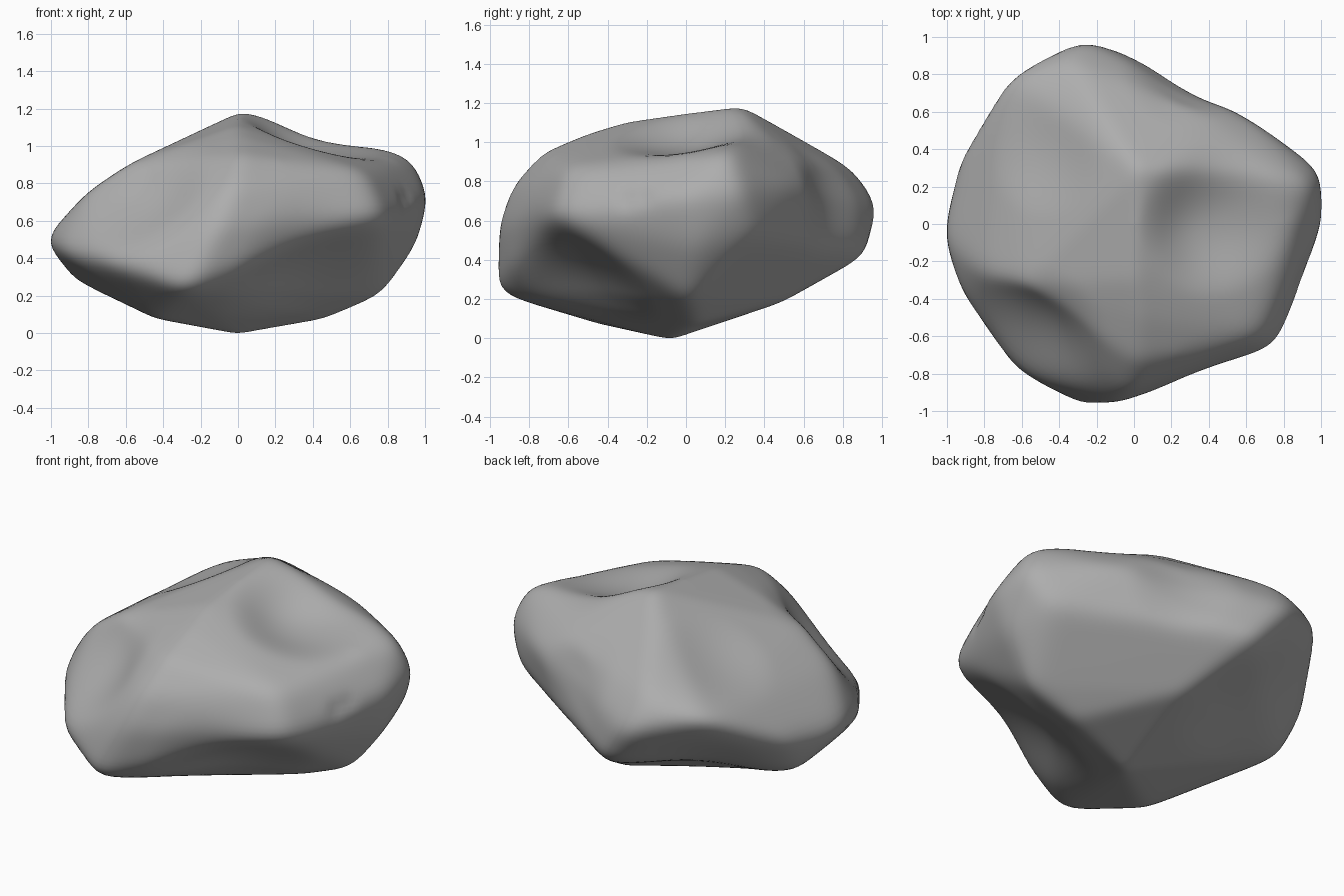
import bpy
import bmesh
from mathutils import Vector
from mathutils.bvhtree import BVHTree

if "Cube" in bpy.data.objects:
    bpy.data.objects.remove(bpy.data.objects["Cube"], do_unlink=True)

CENTRE = Vector((0, 0, .55))

# Corners of the faceted stone, from the crown down to the foot
corners = [
    (.02, .29, 1.19), (.3, .29, 1.12), (.6, .28, 1.03), (0, -.3, 1.11),
    (.02, -.5, 1.05), (.01, -.74, .95), (-.04, -.9, .78), (.67, -.6, .87),
    (.93, .22, .95), (-.6, -.33, .9), (-.82, -.25, .75), (-.33, .86, .87),
    (-.69, .81, .77), (.32, .63, .9), (.65, .55, .78), (1.01, .28, .75),
    (.78, -.66, .62), (1.02, 0, .72), (.96, .05, .46), (-.3, 1.01, .66),
    (-.94, .38, .55), (-1.05, -.06, .5), (-.95, -.38, .43),
    (-.67, -.79, .36), (-.1, -.97, .58), (-.28, -.98, .23),
    (.2, -.8, .42), (-.1, .94, .42), (.9, .35, .53), (-.88, .2, .28),
    (.77, .02, .19), (.48, .05, .07), (.08, .52, .19), (-.45, -.45, .07),
    (0, -.08, -.01),
]

# Hollows worn into the facets: place, radius, depth
hollows = [
    ((.42, .02, 1.02), .43, .11),
    ((-.48, -.56, .74), .42, .07),
    ((-.45, .37, .9), .36, .035),
    ((.24, .72, .74), .34, .04),
    ((.35, -.58, .32), .5, .08),
    ((-.42, .5, .28), .45, .05),
    ((.95, -.24, .74), .08, .04),
    ((.92, -.32, .72), .08, .04),
]


def hull_tree(points):
    """Wrap the corner points in a faceted shell to cast rays against."""
    shell = bmesh.new()
    for point in points:
        shell.verts.new(point)
    bmesh.ops.convex_hull(shell, input=shell.verts[:])
    bmesh.ops.triangulate(shell, faces=shell.faces[:])
    tree = BVHTree.FromBMesh(shell)
    shell.free()
    return tree


def relax(bm, rounds):
    """Round off the edges evenly."""
    for _ in range(rounds):
        bmesh.ops.smooth_vert(bm, verts=bm.verts[:], factor=.5,
                              use_axis_x=True, use_axis_y=True, use_axis_z=True)


# Project a fine ball onto the faceted shell
tree = hull_tree(corners)
bm = bmesh.new()
bmesh.ops.create_icosphere(bm, subdivisions=6, radius=1)
for vert in bm.verts:
    hit = tree.ray_cast(CENTRE + vert.co * 5, -vert.co.normalized())[0]
    vert.co = hit if hit else CENTRE + vert.co * .6
relax(bm, 7)

# Press the hollows inwards
for place, radius, depth in hollows:
    place = Vector(place)
    inward = (CENTRE - place).normalized()
    for vert in bm.verts:
        reach = (vert.co - place).length / radius
        if reach < 1:
            vert.co += inward * depth * (1 - reach ** 2) ** 2
relax(bm, 2)
bmesh.ops.recalc_face_normals(bm, faces=bm.faces[:])

# Stone object
mesh = bpy.data.meshes.new("boulder")
bm.to_mesh(mesh)
bm.free()
boulder = bpy.data.objects.new("boulder", mesh)
bpy.context.collection.objects.link(boulder)
for poly in mesh.polygons:
    poly.use_smooth = True

# Plain grey stone colour
stone = bpy.data.materials.new("stone_grey")
stone.use_nodes = True
grey = (.42, .42, .42, 1)
stone.diffuse_color = grey
stone.node_tree.nodes["Principled BSDF"].inputs["Base Color"].default_value = grey
mesh.materials.append(stone)
